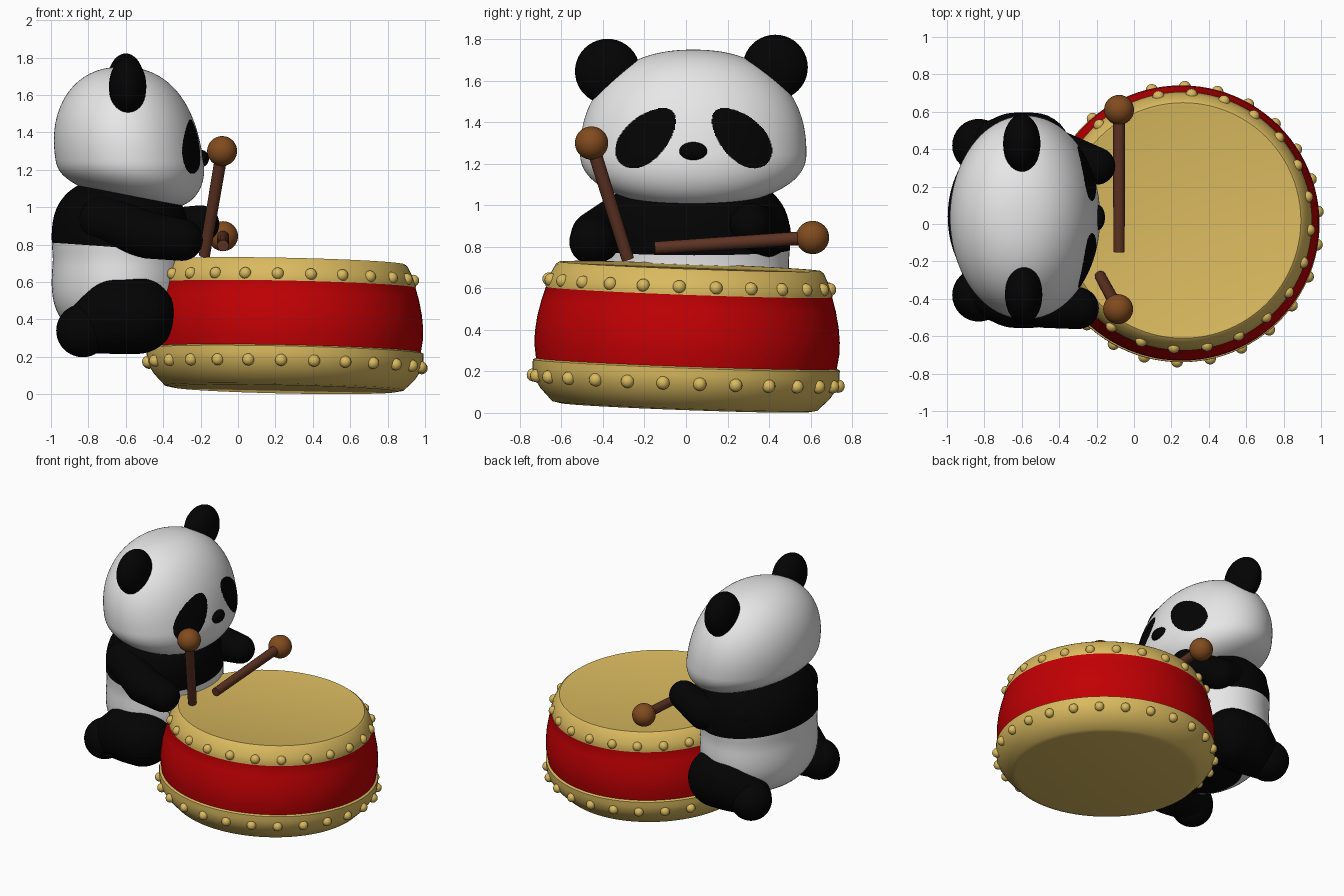
import bpy, bmesh, math
from mathutils import Matrix, Vector

if "Cube" in bpy.data.objects:
    bpy.data.objects.remove(bpy.data.objects["Cube"])


def mat(name, rgb):
    m = bpy.data.materials.new(name)
    m.diffuse_color = (*rgb, 1)
    m.use_nodes = True
    m.node_tree.nodes["Principled BSDF"].inputs["Base Color"].default_value = m.diffuse_color
    return m


BLACK = mat("black", (0.001, 0.001, 0.001))
WHITE = mat("white", (0.80, 0.80, 0.80))
RED = mat("red", (0.53, 0.0, 0.001))
GOLD = mat("gold", (0.70, 0.49, 0.115))
BROWN = mat("brown", (0.22, 0.07, 0.013))
DARK = mat("dark brown", (0.11, 0.032, 0.016))


def finish(bm, name, mats, angle=40):
    bmesh.ops.recalc_face_normals(bm, faces=bm.faces)
    me = bpy.data.meshes.new(name)
    bm.to_mesh(me)
    bm.free()
    for m in mats:
        me.materials.append(m)
    ob = bpy.data.objects.new(name, me)
    bpy.context.collection.objects.link(ob)
    bpy.ops.object.select_all(action='DESELECT')
    ob.select_set(True)
    bpy.context.view_layer.objects.active = ob
    bpy.ops.object.shade_smooth_by_angle(angle=math.radians(angle))
    return ob


def ball(bm, c, r, u=32, v=20, rot=Matrix()):
    s = r if isinstance(r, tuple) else (r, r, r)
    m = Matrix.Translation(c) @ rot @ Matrix.Diagonal((*s, 1))
    return bmesh.ops.create_uvsphere(bm, u_segments=u, v_segments=v, radius=1, matrix=m)["verts"]


def blob(name, c, r, m, rot=Matrix()):
    bm = bmesh.new()
    ball(bm, c, r, rot=rot)
    return finish(bm, name, [m])


def limb(name, joints, m):
    """Rounded limb: hulls over consecutive (centre, radius) joints."""
    bm = bmesh.new()
    for a, b in zip(joints, joints[1:]):
        vs = ball(bm, *a) + ball(bm, *b)
        res = bmesh.ops.convex_hull(bm, input=vs)
        junk = {g for g in res["geom_interior"] + res["geom_unused"]
                if isinstance(g, bmesh.types.BMVert)}
        bmesh.ops.delete(bm, geom=list(junk), context='VERTS')
    return finish(bm, name, [m], 60)


# ---- drum: lathed profile, tilted slightly
TILT = (Matrix.Translation((0.248, -0.006, 0.026))
        @ Matrix.Rotation(math.radians(-2.1), 4, 'X')
        @ Matrix.Rotation(math.radians(1.2), 4, 'Y'))
# (radius, height, red above this point)
PROFILE = [(0, 0, 0), (0.60, 0, 0), (0.64, 0.008, 0), (0.70, 0.07, 0), (0.735, 0.125, 0),
           (0.74, 0.17, 0), (0.74, 0.205, 0), (0.725, 0.212, 1), (0.735, 0.28, 1),
           (0.735, 0.34, 1), (0.727, 0.41, 1), (0.71, 0.49, 1), (0.69, 0.557, 0),
           (0.692, 0.565, 0), (0.677, 0.61, 0), (0.645, 0.67, 0), (0.63, 0.681, 0),
           (0.612, 0.68, 0), (0.60, 0.677, 0), (0, 0.677, 0)]
SEG = 96
bm = bmesh.new()
rings = []
for r, z, _ in PROFILE:
    n = SEG if r else 1
    rings.append([bm.verts.new((r * math.cos(2 * math.pi * i / SEG),
                                r * math.sin(2 * math.pi * i / SEG), z)) for i in range(n)])
for k, (a, b) in enumerate(zip(rings, rings[1:])):
    for i in range(SEG):
        j = (i + 1) % SEG
        quad = [a[i % len(a)], a[j % len(a)], b[j % len(b)], b[i % len(b)]]
        f = bm.faces.new(list(dict.fromkeys(quad)))
        f.material_index = PROFILE[k][2]
bm.transform(TILT)
finish(bm, "drum", [GOLD, RED], 35)

# ---- studs around both drum bands
for name, n, rad, z, phase in (("upper_studs", 24, 0.678, 0.594, -94),
                               ("lower_studs", 26, 0.735, 0.13, -91.6)):
    bm = bmesh.new()
    for i in range(n):
        a = math.radians(phase + 360 * i / n)
        ball(bm, (rad * math.cos(a), rad * math.sin(a), z), 0.032, 16, 10)
    bm.transform(TILT)
    finish(bm, name, [GOLD], 60)

# ---- body: rounded barrel, white belly band between black top and bottom
bm = bmesh.new()
bmesh.ops.create_uvsphere(bm, u_segments=64, v_segments=40, radius=1)
for v in bm.verts:
    k = 1 + 0.4 * abs(v.co.z) ** 1.5
    v.co = Vector((-0.63 + 0.36 * v.co.x * k, 0.04 + 0.455 * v.co.y * k, 0.72 + 0.45 * v.co.z))
SLOPE = Vector((0.07, 0, 1)).normalized()
for co, no in (((-0.99, 0, 0.81), SLOPE), ((0, 0, 0.31), Vector((0, 0, 1)))):
    bmesh.ops.bisect_plane(bm, geom=bm.verts[:] + bm.edges[:] + bm.faces[:],
                           plane_co=co, plane_no=no)
for f in bm.faces:
    c = f.calc_center_median()
    f.material_index = int((c - Vector((-0.99, 0, 0.81))).dot(SLOPE) > 0 or c.z < 0.31)
finish(bm, "body", [WHITE, BLACK], 60)


# ---- head: squashed ball, widest at the cheeks and leaning forward
def eye_value(c):
    """Below 1 inside either slanted egg-shaped eye patch."""
    best = 9.0
    for side in (-1, 1):
        dy, dz = side * (c.y - 0.0375) - 0.228, c.z - 1.328
        u, w = (dy - dz) * 0.7071, (dy + dz) * 0.7071   # long axis drops outwards
        best = min(best, (u / 0.178) ** 2 + (w / (0.103 + 0.08 * u)) ** 2)
    return best if c.x > -0.5 else 9.0


bm = bmesh.new()
bmesh.ops.create_uvsphere(bm, u_segments=128, v_segments=96, radius=1)
for v in bm.verts:
    x, y, z = v.co
    h = math.hypot(x, y)
    k = max(0, 1 - abs(z) ** 2.25) ** (1 / 2.25) / h if h > 1e-4 else 0
    zz = 1.25 + (0.50 if z > 0 else 0.245) * z
    lean = -0.63 + 0.05 * math.exp(3.3 * (1.25 - zz))
    v.co = Vector((lean + 0.395 * x * k, 0.035 + 0.545 * y * k,
                   zz - 0.07 * x * k * max(0, -z) ** 1.5))
rim = [f for f in bm.faces if 0.6 < eye_value(f.calc_center_median()) < 1.5]
bmesh.ops.subdivide_edges(bm, edges=list({e for f in rim for e in f.edges}),
                          cuts=4, use_grid_fill=True)
for f in bm.faces:
    f.material_index = int(eye_value(f.calc_center_median()) < 1)
finish(bm, "head", [WHITE, BLACK], 60)

# ---- nose and ears
blob("nose", (-0.195, 0.035, 1.26), (0.04, 0.068, 0.045), BLACK)
blob("ear_left", (-0.60, 0.43, 1.665), (0.10, 0.157, 0.157), BLACK)
blob("ear_right", (-0.59, -0.378, 1.645), (0.10, 0.157, 0.157), BLACK)

# ---- arms
limb("arm_right", [((-0.72, -0.30, 0.93), 0.13), ((-0.48, -0.43, 0.85), 0.125),
                   ((-0.30, -0.45, 0.825), 0.112)], BLACK)
limb("arm_left", [((-0.72, 0.34, 0.93), 0.13), ((-0.42, 0.385, 0.87), 0.12),
                  ((-0.20, 0.31, 0.91), 0.10)], BLACK)

# ---- legs kneeling either side of the drum, feet behind
for name, s in (("right", -1), ("left", 1)):
    y = 0.02 + s * 0.37
    limb("leg_" + name, [((-0.82, y, 0.35), 0.13), ((-0.64, y, 0.42), 0.205),
                         ((-0.54, y, 0.42), 0.205)], BLACK)
    blob("foot_" + name, (-0.83, 0.02 + s * 0.40, 0.34), 0.142, BLACK)

# ---- drumsticks
for name, tip, end in (("raised", (-0.085, -0.455, 1.30), (-0.18, -0.28, 0.74)),
                       ("level", (-0.08, 0.61, 0.845), (-0.08, -0.15, 0.795))):
    blob("stick_ball_" + name, tip, 0.08, BROWN)
    d = Vector(tip) - Vector(end)
    bm = bmesh.new()
    bmesh.ops.create_cone(bm, cap_ends=True, segments=24, radius1=0.03, radius2=0.033,
                          depth=d.length,
                          matrix=Matrix.Translation((Vector(tip) + Vector(end)) / 2)
                          @ d.to_track_quat('Z', 'Y').to_matrix().to_4x4())
    finish(bm, "stick_shaft_" + name, [DARK], 40)
